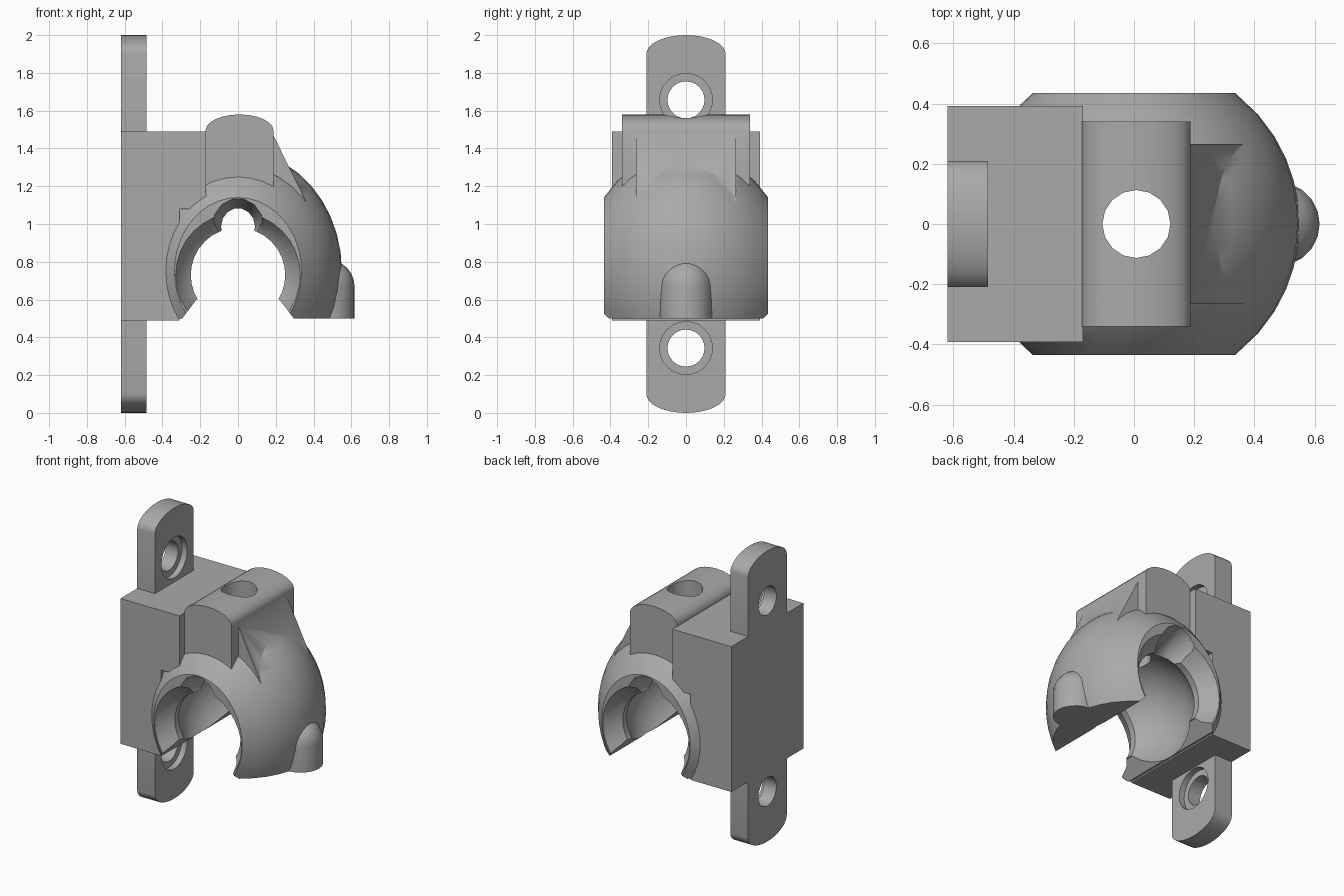
import bpy, bmesh
from math import sin, cos, pi, sqrt
from mathutils import Matrix, Vector

old = bpy.data.objects.get("Cube")
if old:
    bpy.data.objects.remove(old, do_unlink=True)

grey = bpy.data.materials.new("plain grey")
grey.use_nodes = True
colour = (0.4, 0.4, 0.4, 1)
grey.diffuse_color = colour
grey.node_tree.nodes["Principled BSDF"].inputs["Base Color"].default_value = colour


def finish(name, bm):
    bmesh.ops.recalc_face_normals(bm, faces=bm.faces)
    mesh = bpy.data.meshes.new(name)
    bm.to_mesh(mesh)
    bm.free()
    mesh.materials.append(grey)
    ob = bpy.data.objects.new(name, mesh)
    bpy.context.collection.objects.link(ob)
    return ob


def prism(name, points, low, high, axis="Y"):
    """Extrude an (x, z) profile along y, or a (y, z) profile along x."""
    bm = bmesh.new()
    def place(p, d):
        return (p[0], d, p[1]) if axis == "Y" else (d, p[0], p[1])
    ends = [[bm.verts.new(place(p, d)) for p in points] for d in (low, high)]
    bm.faces.new(ends[0])
    bm.faces.new(ends[1])
    n = len(points)
    for i in range(n):
        j = (i + 1) % n
        bm.faces.new((ends[0][i], ends[0][j], ends[1][j], ends[1][i]))
    return finish(name, bm)


def box(name, x0, x1, y, z0, z1):
    return prism(name, [(x0, z0), (x1, z0), (x1, z1), (x0, z1)], -y, y)


def lathe(name, profile, centre, segments=32, stretch=1.0, axis="Y"):
    """Spin a (distance along axis, radius) profile into a closed solid."""
    bm = bmesh.new()
    rings = []
    for d, r in profile:
        ring = []
        for i in range(segments):
            a = 2 * pi * i / segments
            u, v = r * cos(a), r * sin(a) * stretch
            co = {"X": (d, u, v), "Y": (u, d, v), "Z": (u, v, d)}[axis]
            ring.append(bm.verts.new(Vector(co) + Vector(centre)))
        rings.append(ring)
    for a, b in zip(rings, rings[1:]):
        for i in range(segments):
            j = (i + 1) % segments
            bm.faces.new((a[i], a[j], b[j], b[i]))
    bm.faces.new(rings[0])
    bm.faces.new(rings[-1])
    return finish(name, bm)


def ball_profile(radius, limit, steps):
    ys = [limit * (2 * i / steps - 1) for i in range(steps + 1)]
    return [(y, sqrt(radius ** 2 - y ** 2)) for y in ys]


def combine(ob, others, operation):
    for other in others:
        mod = ob.modifiers.new(other.name, "BOOLEAN")
        mod.operation = operation
        mod.solver = "EXACT"
        mod.object = other
        other.hide_render = True


def bake(ob, helpers):
    graph = bpy.context.evaluated_depsgraph_get()
    mesh = bpy.data.meshes.new_from_object(ob.evaluated_get(graph))
    ob.modifiers.clear()
    ob.data = mesh
    for helper in helpers:
        bpy.data.objects.remove(helper, do_unlink=True)
    bpy.ops.object.select_all(action="DESELECT")
    ob.select_set(True)
    bpy.context.view_layer.objects.active = ob
    bpy.ops.object.shade_smooth_by_angle(angle=0.5)


# Socket shell with its mounting block, clamp head, gusset and side nub
clamp = lathe("socket_clamp", ball_profile(0.55, 0.435, 12), (0, 0, 0.75), 40, 1.16)
crown = [(0.18 * cos(pi * i / 12) + 0.008, 1.495 + 0.085 * sin(pi * i / 12)) for i in range(13)]
nub = [(0.40, 0.14), (0.67, 0.14)] + [
    (0.67 + 0.14 * sin(a * pi / 12), 0.14 * cos(a * pi / 12)) for a in (1, 2, 3, 4, 5, 5.8)]
solids = [
    prism("mount_block", [(-0.62, 0.49), (-0.31, 0.49), (-0.31, 1.08), (-0.17, 1.08),
                          (-0.17, 1.49), (-0.62, 1.49)], -0.392, 0.392),
    prism("clamp_head", [(-0.172, 0.95), (0.188, 0.95)] + crown, -0.34, 0.34),
    prism("gusset", [(0.1, 1.0), (0.36, 1.12), (0.187, 1.47), (0.1, 1.47)], -0.265, 0.265),
    lathe("side_nub", nub, (0.477, 0, 0), 20, axis="Z"),
]

# Ball cavity with flared mouths, top grooves, screw hole and open underside
inner = ball_profile(0.38, 0.286, 10)
cavity = [(-0.45, 0.338), (-0.435, 0.33), (-0.36, 0.29), (-0.33, 0.25)] + inner
cavity += [(-y, r) for y, r in reversed(cavity[:4])]
groove = [(-0.5, 0.14), (-0.4, 0.135), (-0.28, 0.09), (0.28, 0.09), (0.4, 0.135), (0.5, 0.14)]
cuts = [
    lathe("ball_cavity", cavity, (0, 0, 0.73), 32),
    lathe("top_groove", groove, (0, 0, 0.985), 14, 1.1),
    lathe("screw_hole", [(0.8, 0.113), (1.8, 0.113)], (0.008, 0, 0), 16, axis="Z"),
    prism("mouth", [(-0.31, 0.48), (0.31, 0.48), (0.22, 0.6), (-0.22, 0.6)], -0.7, 0.7),
]
# The underside is trimmed flat while the block keeps its own lower edge
trim = box("underside_trim", -0.9, 0.9, 0.9, -0.3, 0.5)
combine(clamp, [trim], "DIFFERENCE")
combine(solids[3], [trim], "DIFFERENCE")
combine(clamp, solids, "UNION")
combine(clamp, cuts, "DIFFERENCE")
bake(clamp, solids + cuts + [trim])

# Rounded screw tabs above and below the block
arc = [(0.21 * cos(pi * i / 16), 0.1 * sin(pi * i / 16)) for i in range(17)]
for name, side in (("upper_tab", 1), ("lower_tab", -1)):
    outline = [(-0.21, 1 + side * 0.48), (0.21, 1 + side * 0.48)]
    outline += [(y, 1 + side * (0.9 + z)) for y, z in arc]
    tab = prism(name, outline, -0.62, -0.485, "X")
    height = 1 + side * 0.657
    holes = [
        lathe("tab_hole", [(-0.8, 0.098), (-0.3, 0.098)], (0, 0, height), 24, axis="X"),
        lathe("tab_recess", [(-0.525, 0.14), (-0.3, 0.14)], (0, 0, height), 24, axis="X"),
    ]
    combine(tab, holes, "DIFFERENCE")
    bake(tab, holes)
